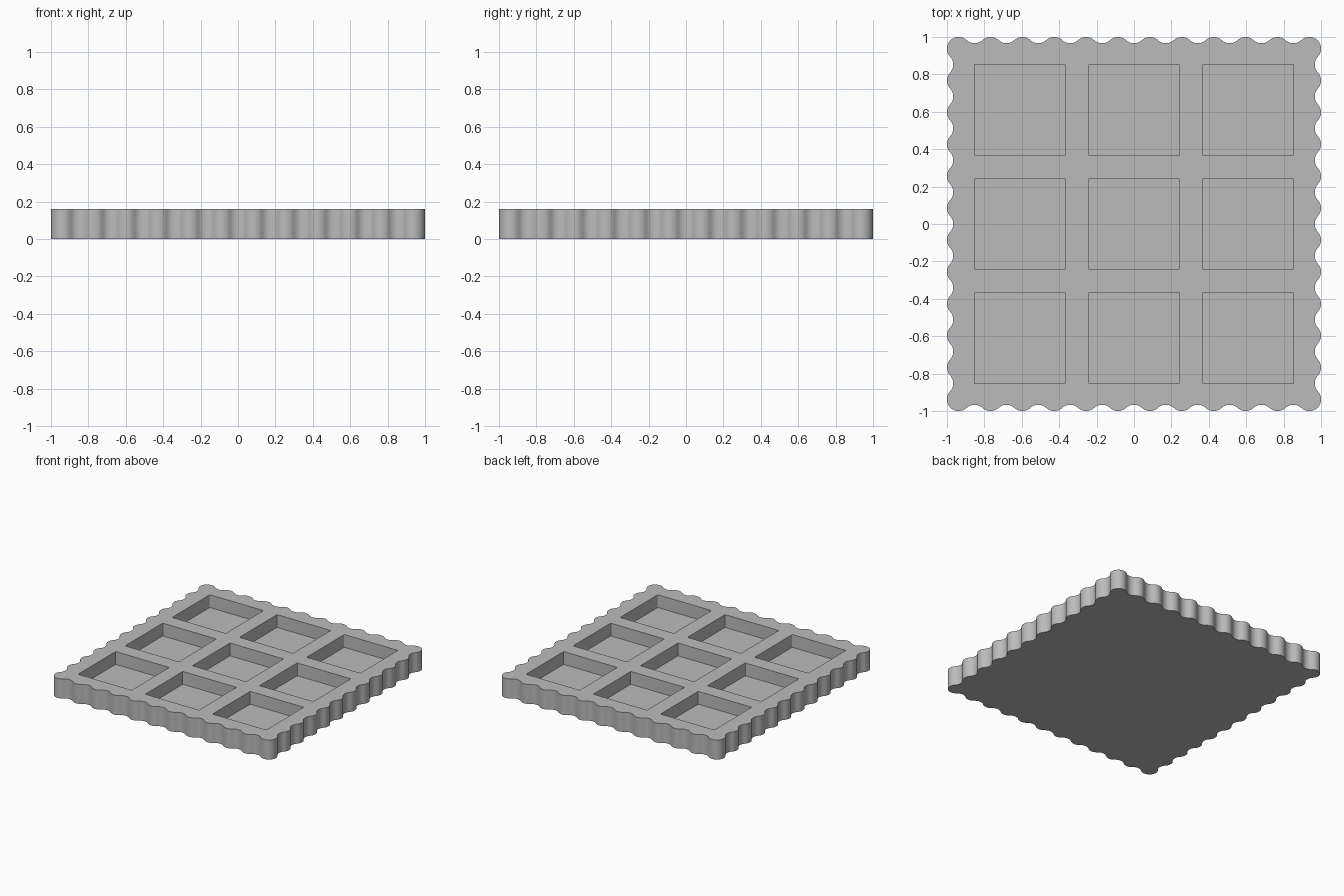
import bpy, bmesh
from math import pi, sin, cos, asin, sqrt
from mathutils import Matrix

if "Cube" in bpy.data.objects:
    bpy.data.objects.remove(bpy.data.objects["Cube"])

HEIGHT = 0.16
FLOOR = 0.055        # thickness left under the pockets
RADIUS = 0.0625      # radius of every scallop arc
LOBES = 12           # scallops per side
C = 1 - RADIUS       # corner lobe centre
PITCH = 2 * C / (LOBES - 1)
POCKET = 0.487
SPACING = 0.61
STEPS = 10

grey = bpy.data.materials.new("plain grey")
grey.use_nodes = True
COLOUR = (0.5, 0.5, 0.5, 1)
grey.diffuse_color = COLOUR
grey.node_tree.nodes["Principled BSDF"].inputs["Base Color"].default_value = COLOUR


def arc(cx, cy, start, end):
    angles = [start + (end - start) * i / STEPS for i in range(STEPS + 1)]
    return [(cx + RADIUS * cos(a), cy + RADIUS * sin(a)) for a in angles]


def scalloped_side():
    """Front edge from the left corner to the right one, as tangent arcs."""
    half = asin(PITCH / 2 / (2 * RADIUS))
    valley_y = -C - sqrt((2 * RADIUS) ** 2 - (PITCH / 2) ** 2)
    down = 1.5 * pi
    points = []
    for i in range(LOBES):
        x = -C + i * PITCH
        last = i == LOBES - 1
        start = down - (pi / 4 if i == 0 else half)
        end = down + (pi / 4 if last else half)
        points += arc(x, -C, start, end)[:-1]
        if not last:
            points += arc(x + PITCH / 2, valley_y, pi / 2 + half, pi / 2 - half)[:-1]
    return points


def mesh_object(name, bm):
    mesh = bpy.data.meshes.new(name)
    bmesh.ops.recalc_face_normals(bm, faces=bm.faces)
    bm.to_mesh(mesh)
    bm.free()
    mesh.materials.append(grey)
    obj = bpy.data.objects.new(name, mesh)
    bpy.context.collection.objects.link(obj)
    return obj


# Scalloped slab: one side turned four times, then raised
bm = bmesh.new()
outline = []
for turn in range(4):
    c, s = cos(turn * pi / 2), sin(turn * pi / 2)
    outline += [(x * c - y * s, x * s + y * c) for x, y in scalloped_side()]
base = bm.faces.new([bm.verts.new((x, y, 0)) for x, y in outline])
raised = bmesh.ops.extrude_face_region(bm, geom=[base], use_keep_orig=True)
top = [v for v in raised["geom"] if isinstance(v, bmesh.types.BMVert)]
bmesh.ops.translate(bm, verts=top, vec=(0, 0, HEIGHT))
tray = mesh_object("scalloped_tray", bm)

# Three by three grid of square pockets with slightly eased corners
bm = bmesh.new()
for col in (-1, 0, 1):
    for row in (-1, 0, 1):
        place = Matrix.Translation((col * SPACING, row * SPACING, FLOOR + HEIGHT / 2))
        size = Matrix.Diagonal((POCKET, POCKET, HEIGHT, 1))
        bmesh.ops.create_cube(bm, size=1, matrix=place @ size)
upright = [e for e in bm.edges if abs(e.verts[0].co.z - e.verts[1].co.z) > 0.01]
bmesh.ops.bevel(bm, geom=upright, offset=0.006, segments=3, affect="EDGES", profile=0.5)
cutter = mesh_object("pocket_cutter", bm)
cutter.hide_render = True

cut = tray.modifiers.new("pockets", "BOOLEAN")
cut.operation = "DIFFERENCE"
cut.solver = "EXACT"
cut.object = cutter

bpy.ops.object.select_all(action="DESELECT")
bpy.context.view_layer.objects.active = tray
tray.select_set(True)
bpy.ops.object.modifier_apply(modifier=cut.name)
bpy.data.objects.remove(cutter)
bpy.ops.object.shade_smooth_by_angle(angle=pi / 6)
